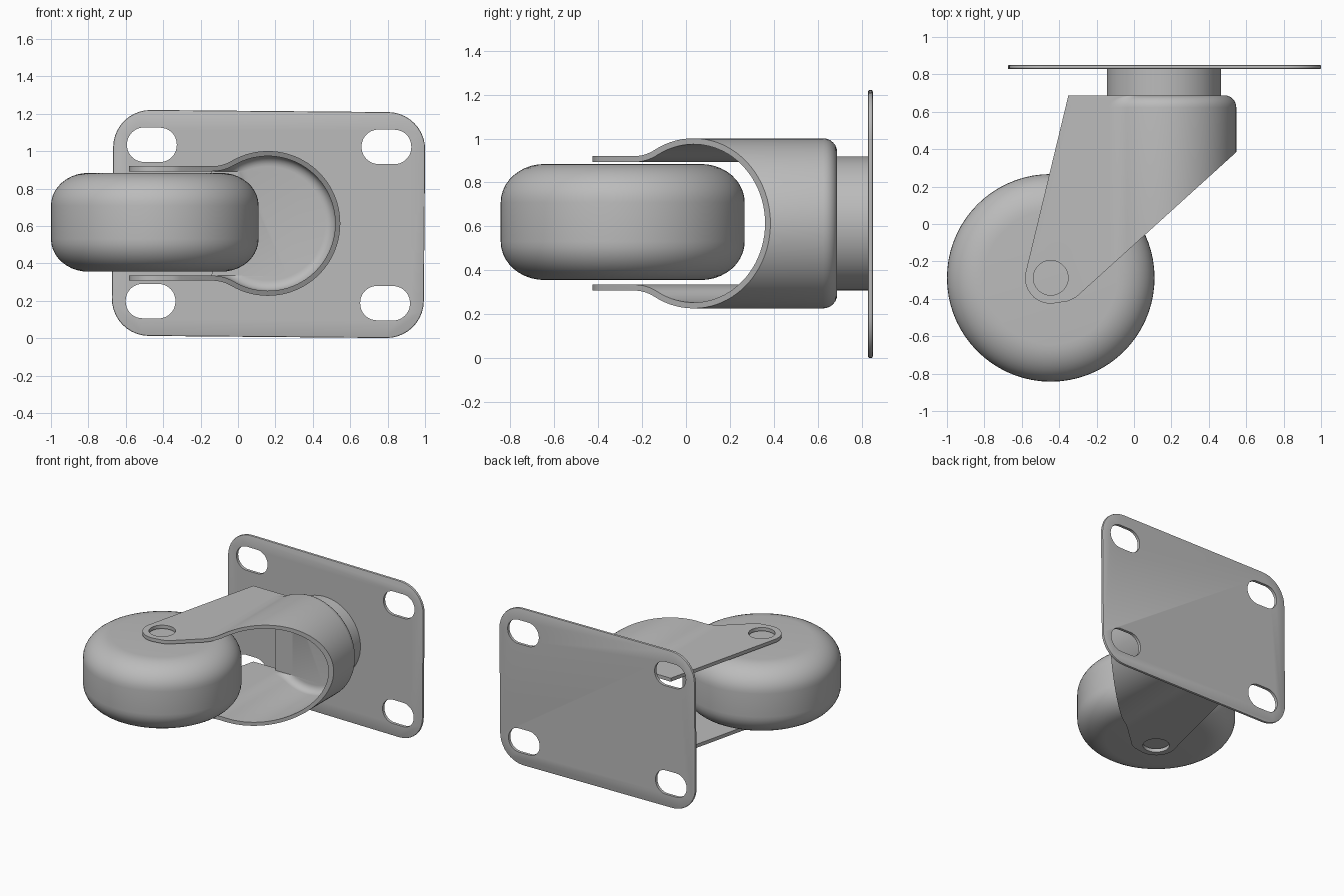
import bpy, bmesh
from math import sin, cos, pi, sqrt, atan2, radians
from mathutils import Matrix

cube = bpy.data.objects.get("Cube")
if cube:
    bpy.data.objects.remove(cube, do_unlink=True)

steel = bpy.data.materials.new("grey_steel")
steel.use_nodes = True
GREY = (0.5, 0.5, 0.5, 1)
steel.diffuse_color = GREY
steel.node_tree.nodes["Principled BSDF"].inputs["Base Color"].default_value = GREY

CX, CZ = 0.16, 0.614          # swivel axis
WX, WY = -0.445, -0.288       # wheel axle


def loft(name, rings):
    """Closed solid through rings of equal length, capped at both ends."""
    bm = bmesh.new()
    loops = [[bm.verts.new(p) for p in ring] for ring in rings]
    n = len(loops[0])
    for a, b in zip(loops, loops[1:]):
        for i in range(n):
            bm.faces.new((a[i], a[(i + 1) % n], b[(i + 1) % n], b[i]))
    bm.faces.new(loops[0])
    bm.faces.new(loops[-1])
    bmesh.ops.recalc_face_normals(bm, faces=bm.faces)
    mesh = bpy.data.meshes.new(name)
    bm.to_mesh(mesh)
    bm.free()
    mesh.materials.append(steel)
    ob = bpy.data.objects.new(name, mesh)
    bpy.context.collection.objects.link(ob)
    return ob


def apply(ob, kind, **settings):
    bpy.context.view_layer.objects.active = ob
    mod = ob.modifiers.new(kind.lower(), kind)
    for key, value in settings.items():
        setattr(mod, key, value)
    bpy.ops.object.modifier_apply(modifier=mod.name)


def boolean(ob, tool, operation="DIFFERENCE"):
    apply(ob, "BOOLEAN", object=tool, operation=operation, solver="EXACT")
    bpy.data.objects.remove(tool, do_unlink=True)


def smooth(ob, angle=35):
    bpy.ops.object.select_all(action="DESELECT")
    ob.select_set(True)
    bpy.context.view_layer.objects.active = ob
    bpy.ops.object.shade_smooth_by_angle(angle=radians(angle))


def arc(cx, cy, r, start, end, n):
    return [(cx + r * cos(start + (end - start) * i / n),
             cy + r * sin(start + (end - start) * i / n)) for i in range(n + 1)]


def rounded_rect(cx, cy, hw, hh, r, n=10):
    pts = []
    for k, (sx, sy) in enumerate(((1, 1), (-1, 1), (-1, -1), (1, -1))):
        pts += arc(cx + sx * (hw - r), cy + sy * (hh - r), r, k * pi / 2, (k + 1) * pi / 2, n)
    return pts


def along_y(pts, y):
    return [(x, y, z) for x, z in pts]


def along_z(pts, z):
    return [(x, y, z) for x, y in pts]


def circle(cx, cy, r, n=64):
    return arc(cx, cy, r, 0, 2 * pi, n)[:-1]


# Mounting plate with four slots
plate = loft("mounting_plate",
             [along_y(rounded_rect(0, 0, 0.834, 0.604, 0.2), y) for y in (-0.011, 0.011)])
apply(plate, "BEVEL", width=0.007, segments=2, limit_method="ANGLE", angle_limit=radians(60))
for sx in (-1, 1):
    for sz in (-1, 1):
        slot = rounded_rect(sx * 0.627, sz * 0.418, 0.133, 0.092, 0.09)
        boolean(plate, loft("slot_cutter", [along_y(slot, y) for y in (-0.1, 0.1)]))
plate.data.transform(Matrix.Translation((0.163, 0.839, 0.611)) @ Matrix.Rotation(radians(0.5), 4, "Y"))
smooth(plate)

# Swivel neck
neck = loft("swivel_neck", [along_y(circle(CX, CZ, 0.305), y) for y in (0.67, 0.835)])
smooth(neck)


# Fork: round cup flaring into two flat legs
def omega(r, h):
    f = 0.507 - h
    fx = CX - sqrt((r + f) ** 2 - (h + f) ** 2)
    a = atan2(h + f, fx - CX)
    fillet = arc(fx, CZ + h + f, f, -pi / 2, a - pi, 10)
    upper = [(-0.8, CZ + h)] + fillet + arc(CX, CZ, r, a, 0, 28)[1:]
    return upper + [(x, 2 * CZ - z) for x, z in reversed(upper[:-1])]


def cup(name, r, h, front, back, rim):
    rings = [along_y(omega(r, h), front)]
    for i in range(7):
        t = i / 6 * pi / 2
        rings.append(along_y(omega(r - rim * (1 - cos(t)), h), back - rim * (1 - sin(t))))
    return loft(name, rings)


fork = cup("fork", 0.387, 0.306, -0.6, 0.688, 0.064)
boolean(fork, cup("cup_cutter", 0.36, 0.279, -0.7, 0.658, 0.055))
opening = rounded_rect(-0.6, CZ, 0.46, 0.279, 0.01, 2)
boolean(fork, loft("opening_cutter", [along_y(opening, y) for y in (0.2, 0.9)]))
side = [(-0.352, 0.8), (-0.352, 0.683)] + arc(WX, WY, 0.138, radians(172), radians(285), 10)
side += [(-0.35, -0.412), (-0.31, -0.392), (0.56, 0.396), (0.56, 0.8)]
boolean(fork, loft("side_cutter", [along_z(side, z) for z in (0, 1.2)]), "INTERSECT")
boolean(fork, loft("axle_hole_cutter", [along_z(circle(WX, WY, 0.093, 40), z) for z in (0, 1.2)]))
smooth(fork)

# Wheel with rounded shoulders
R, H, SR, SH = 0.555, 0.264, 0.2, 0.175
profile = [(R - SR + SR * cos(i * pi / 20), H - SH + SH * sin(i * pi / 20)) for i in range(11)]
profile = [(r, -z) for r, z in reversed(profile)] + profile
wheel = loft("wheel", [along_z(circle(WX, WY, r, 72), 0.62 + z) for r, z in profile])
smooth(wheel)
